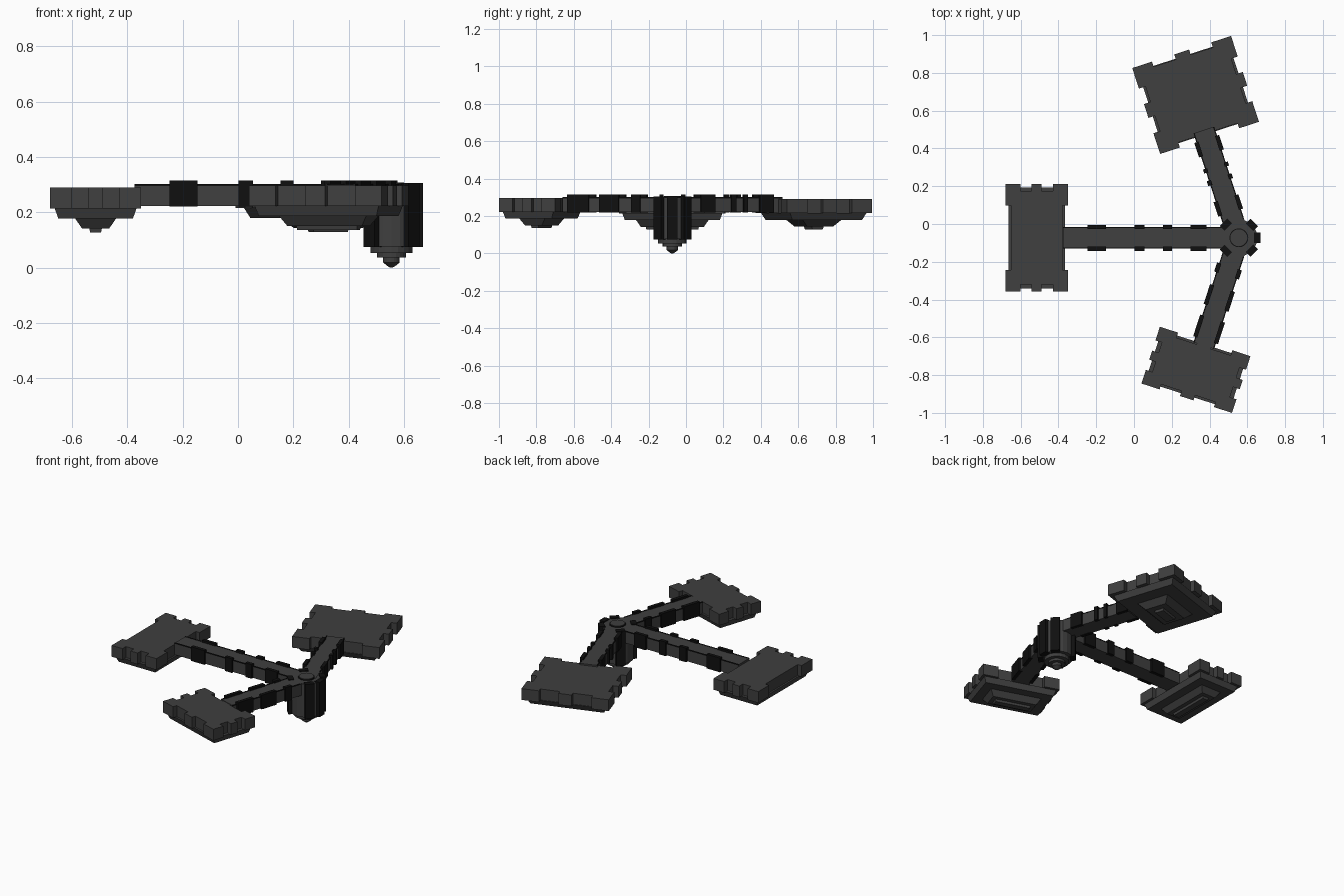
import bpy, bmesh
from math import radians, cos, sin, pi
from mathutils import Matrix, Vector

if "Cube" in bpy.data.objects:
    bpy.data.objects.remove(bpy.data.objects["Cube"])


def material(name, value):
    m = bpy.data.materials.new(name)
    m.use_nodes = True
    m.diffuse_color = (value, value, value, 1)
    m.node_tree.nodes["Principled BSDF"].inputs["Base Color"].default_value = (value, value, value, 1)
    return m


GREY = material("dark grey metal", 0.05)
BLACK = material("black metal", 0.005)
HUB = Vector((0.555, -0.073, 0))


def finish(name, bm, mat, frame):
    bmesh.ops.recalc_face_normals(bm, faces=bm.faces)
    me = bpy.data.meshes.new(name)
    bm.to_mesh(me)
    bm.free()
    me.materials.append(mat)
    ob = bpy.data.objects.new(name, me)
    ob.matrix_world = frame
    bpy.context.collection.objects.link(ob)
    return ob


def add_box(bm, x0, x1, y0, y1, z0, z1):
    size = Matrix.Diagonal((x1 - x0, y1 - y0, z1 - z0, 1))
    centre = Matrix.Translation(((x0 + x1) / 2, (y0 + y1) / 2, (z0 + z1) / 2))
    bmesh.ops.create_cube(bm, size=1, matrix=centre @ size)


def add_loft(bm, loops):
    """Join matching closed outlines and cap both ends."""
    rings = [[bm.verts.new(p) for p in loop] for loop in loops]
    n = len(rings[0])
    for low, high in zip(rings, rings[1:]):
        for i in range(n):
            j = (i + 1) % n
            bm.faces.new((low[i], low[j], high[j], high[i]))
    bm.faces.new(rings[0][::-1])
    bm.faces.new(rings[-1])


def notched_outline(a, b, tooth):
    """Rectangle of half sizes a, b with square notches, from one mirrored quarter."""
    d, e = 0.028, 0.036
    q = [(a, b * 0.15), (a - d, b * 0.15)] if tooth else []
    q += [(a - d, b * 0.6), (a, b * 0.6), (a, b), (a * 0.52, b),
          (a * 0.52, b - e), (a * 0.16, b - e), (a * 0.16, b)]
    half = q + [(-x, y) for x, y in reversed(q)]
    return half + [(x, -y) for x, y in reversed(half)]


def rectangle(a, b, z):
    return [(a, b, z), (-a, b, z), (-a, -b, z), (a, -b, z)]


def platform(name, frame, dist, side, a, b, z, tooth):
    place = frame @ Matrix.Translation((dist, side, z))
    # Notched deck
    bm = bmesh.new()
    outline = notched_outline(a, b, tooth)
    add_loft(bm, [[(x, y, h) for x, y in outline] for h in (0, 0.075)])
    finish(name + "_deck", bm, GREY, place)
    # Stepped underside, each tier inset by a share of the short side
    bm = bmesh.new()
    for top_in, low_in, top, low in ((0.1, 0.18, 0.002, -0.036),
                                     (0.54, 0.70, -0.034, -0.072),
                                     (0.86, 0.88, -0.07, -0.087)):
        add_loft(bm, [rectangle(a * (1 - low_in), b - a * low_in, low),
                      rectangle(a * (1 - top_in), b - a * top_in, top)])
    finish(name + "_underside", bm, GREY, place)


def arm(name, frame, length, plates):
    bm = bmesh.new()
    add_box(bm, 0, length, -0.057, 0.057, 0.222, 0.3)
    finish(name + "_beam", bm, GREY, frame)
    # Edge strips and clamped side plates
    bm = bmesh.new()
    for s in (-1, 1):
        y0, y1 = sorted((s * 0.051, s * 0.0575))
        add_box(bm, 0.09, length, y0, y1, 0.295, 0.302)
        y0, y1 = sorted((s * 0.046, s * 0.069))
        for start, end in plates:
            add_box(bm, start, end, y0, y1, 0.22, 0.314)
    finish(name + "_plates", bm, BLACK, frame)


# Three arms a fifth of a turn apart, each ending in a platform
ARMS = (
    ("right", 180, 0.93, ((0.17, 0.255), (0.355, 0.402), (0.5, 0.553), (0.702, 0.802)),
     (1.07, 0, 0.165, 0.284, 0.214, False)),
    ("back", 108, 0.6, ((0.14, 0.22), (0.31, 0.337), (0.38, 0.402), (0.47, 0.55)),
     (0.79, -0.016, 0.239, 0.275, 0.215, True)),
    ("front", 252, 0.6, ((0.16, 0.21), (0.28, 0.39), (0.45, 0.57)),
     (0.735, 0, 0.158, 0.252, 0.222, True)),
)
for name, angle, length, plates, deck in ARMS:
    frame = Matrix.Translation(HUB) @ Matrix.Rotation(radians(angle), 4, "Z")
    arm(name + "_arm", frame, length, plates)
    platform(name + "_platform", frame, *deck)

# Hub drum with a stepped, pointed base
SIDES = 20
profile = ((0.004, 0), (0.012, 0.004), (0.03, 0.018), (0.03, 0.036), (0.052, 0.037),
           (0.052, 0.052), (0.076, 0.053), (0.076, 0.076), (0.098, 0.077), (0.098, 0.298))
bm = bmesh.new()
add_loft(bm, [[(r * cos(2 * pi * i / SIDES), r * sin(2 * pi * i / SIDES), z)
               for i in range(SIDES)] for r, z in profile])
finish("hub_drum", bm, GREY, Matrix.Translation(HUB))

# Black ribs around the drum
bm = bmesh.new()
for angle in (0, 45, 135, 225, 315):
    part = bmesh.new()
    add_box(part, 0.08, 0.115, -0.028, 0.028, 0.074, 0.305)
    part.transform(Matrix.Rotation(radians(angle), 4, "Z"))
    temp = bpy.data.meshes.new("rib")
    part.to_mesh(temp)
    part.free()
    bm.from_mesh(temp)
    bpy.data.meshes.remove(temp)
finish("hub_ribs", bm, BLACK, Matrix.Translation(HUB))

# Cap on the hub, ringed in black
for name, radius, top, mat in (("hub_cap_ring", 0.05, 0.304, BLACK), ("hub_cap", 0.045, 0.308, GREY)):
    bm = bmesh.new()
    add_loft(bm, [[(radius * cos(2 * pi * i / SIDES), radius * sin(2 * pi * i / SIDES), z)
                   for i in range(SIDES)] for z in (0.29, top)])
    finish(name, bm, mat, Matrix.Translation(HUB))
